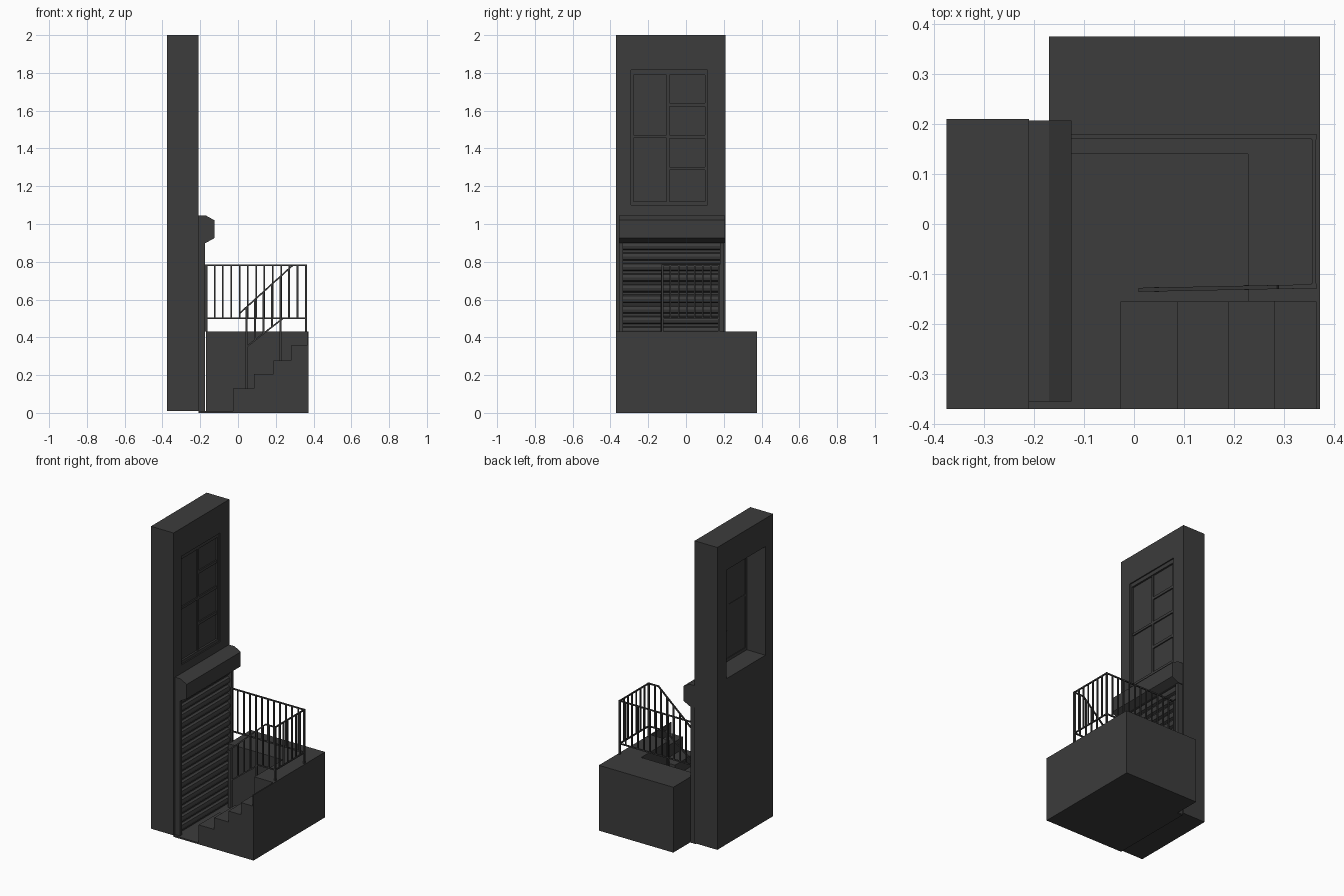
import bpy, bmesh
from mathutils import Vector

if "Cube" in bpy.data.objects:
    bpy.data.objects.remove(bpy.data.objects["Cube"], do_unlink=True)

# One charcoal colour for everything
charcoal = bpy.data.materials.new("charcoal")
charcoal.use_nodes = True
COLOUR = (0.045, 0.045, 0.045, 1)
charcoal.diffuse_color = COLOUR
charcoal.node_tree.nodes["Principled BSDF"].inputs["Base Color"].default_value = COLOUR


def finish(name, bm):
    bmesh.ops.recalc_face_normals(bm, faces=bm.faces)
    mesh = bpy.data.meshes.new(name)
    bm.to_mesh(mesh)
    bm.free()
    mesh.materials.append(charcoal)
    obj = bpy.data.objects.new(name, mesh)
    bpy.context.scene.collection.objects.link(obj)
    return obj


def add_box(bm, x, y, z):
    verts = bmesh.ops.create_cube(bm, size=1)["verts"]
    for v in verts:
        v.co = Vector(r[0] + (c + 0.5) * (r[1] - r[0]) for r, c in zip((x, y, z), v.co))


def boxes(name, *parts):
    bm = bmesh.new()
    for part in parts:
        add_box(bm, *part)
    return finish(name, bm)


def prism(name, profile, y0, y1):
    """Extrude an x-z profile along y."""
    bm = bmesh.new()
    face = bm.faces.new([bm.verts.new((x, y0, z)) for x, z in profile])
    out = bmesh.ops.extrude_face_region(bm, geom=[face])["geom"]
    moved = [v for v in out if isinstance(v, bmesh.types.BMVert)]
    bmesh.ops.translate(bm, verts=moved, vec=(0, y1 - y0, 0))
    return finish(name, bm)


def frame(name, outer, inner, x0, x1):
    """Rectangular ring; outer and inner are (y0, y1, z0, z1)."""
    bm = bmesh.new()
    rings = []
    for x in (x0, x1):
        for y0, y1, z0, z1 in (outer, inner):
            rings.append([bm.verts.new((x, y, z))
                          for y, z in ((y0, z0), (y1, z0), (y1, z1), (y0, z1))])
    out0, in0, out1, in1 = rings
    for a, b in ((out0, in0), (out1, in1), (out0, out1), (in0, in1)):
        for i in range(4):
            j = (i + 1) % 4
            bm.faces.new((a[i], a[j], b[j], b[i]))
    return finish(name, bm)


def add_bar(bm, a, b, width=0.008):
    """Square bar between two points."""
    a, b = Vector(a), Vector(b)
    d = b - a
    turn = d.to_track_quat("Z", "Y")
    for v in bmesh.ops.create_cube(bm, size=1)["verts"]:
        v.co = (a + b) / 2 + turn @ Vector((v.co.x * width, v.co.y * width, v.co.z * d.length))


# Tall wall with a window opening
opening = (-0.29, 0.115, 1.10, 1.815)
frame("wall", (-0.37, 0.21, 0.01, 2.0), opening, -0.375, -0.21)

# Window: frame, pane and glazing bars
sash = (-0.278, 0.1, 1.12, 1.79)
frame("window_frame", opening, sash, -0.24, -0.218)
boxes("window_pane", ((-0.236, -0.23), sash[:2], sash[2:]))
bar_x = (-0.238, -0.222)
bars = [(bar_x, (-0.103, -0.087), sash[2:]), (bar_x, (-0.278, -0.103), (1.455, 1.47))]
bars += [(bar_x, (-0.087, 0.1), (z, z + 0.018)) for z in (1.285, 1.453, 1.622)]
boxes("glazing_bars", *bars)

# Roller shutter with slats, guides and header box
slats, pitch, bottom = 16, 0.056, 0.01
profile = [(-0.21, bottom)]
for i in range(slats):
    z = bottom + i * pitch
    profile += [(-0.203, z), (-0.203, z + 0.012), (-0.188, z + 0.018),
                (-0.183, z + 0.034), (-0.188, z + 0.05)]
profile += [(-0.203, bottom + slats * pitch), (-0.21, bottom + slats * pitch)]
prism("shutter_slats", profile, -0.335, 0.182)
boxes("shutter_guides",
      ((-0.21, -0.174), (-0.355, -0.333), (0.005, 0.91)),
      ((-0.21, -0.174), (0.18, 0.202), (0.005, 0.91)))
prism("shutter_box", [(-0.21, 0.9), (-0.17, 0.9), (-0.125, 0.925), (-0.125, 1.02),
                      (-0.17, 1.045), (-0.21, 1.045)], -0.355, 0.207)

# Sunken yard, raised landing and thin side wall
TOP = 0.43
boxes("yard_floor", ((-0.21, 0.23), (-0.37, 0.14), (0, 0.01)),
      ((-0.21, -0.17), (0.14, 0.2), (0, 0.01)))
boxes("back_block", ((-0.17, 0.372), (0.14, 0.375), (0, TOP)))
boxes("landing", ((0.228, 0.372), (-0.155, 0.14), (0, TOP)))
boxes("side_wall", ((0.364, 0.372), (-0.37, -0.155), (0, TOP)))

# Steps rising along the front
steps = [(-0.027, 0.128), (0.086, 0.205), (0.189, 0.277), (0.281, 0.357)]
profile, level = [(0.365, 0), (-0.027, 0)], 0
for x, z in steps:
    if level:
        profile.append((x, level))
    profile.append((x, z))
    level = z
profile.append((0.365, level))
prism("steps", profile, -0.37, -0.155)

# Railing round the back and side of the landing
LOW, HIGH = 0.5, 0.785
corners = [(-0.168, 0.175), (0.36, 0.175), (0.36, -0.125)]
bm = bmesh.new()
for (xa, ya), (xb, yb), count in zip(corners, corners[1:], (12, 7)):
    for z in (LOW, HIGH - 0.004):
        add_bar(bm, (xa, ya, z), (xb, yb, z))
    for i in range(1, count):
        t = i / count
        x, y = xa + (xb - xa) * t, ya + (yb - ya) * t
        add_bar(bm, (x, y, LOW), (x, y, HIGH - 0.004))
for x, y in corners:
    add_bar(bm, (x, y, TOP), (x, y, HIGH), 0.011)
finish("landing_railing", bm)


# Sloping stair railing
def rail_top(x):
    return min(HIGH - 0.004, 0.53 + 0.905 * (x - 0.012))


def rail_low(x):
    return min(LOW, 0.35 + 0.78 * (x - 0.045))


def rail_y(x):
    return -0.132 + 0.02 * x


bm = bmesh.new()
for height, xs in ((rail_top, (0.012, 0.289, 0.36)), (rail_low, (0.045, 0.237, 0.36))):
    for a, b in zip(xs, xs[1:]):
        add_bar(bm, (a, rail_y(a), height(a)), (b, rail_y(b), height(b)))
for i in range(7):
    x = 0.045 + i * 0.045
    add_bar(bm, (x, rail_y(x), rail_low(x)), (x, rail_y(x), rail_top(x)))
for x, foot in ((0.045, 0.01), (0.225, 0.01)):
    add_bar(bm, (x, rail_y(x), foot), (x, rail_y(x), rail_top(x)), 0.01)
finish("stair_railing", bm)
